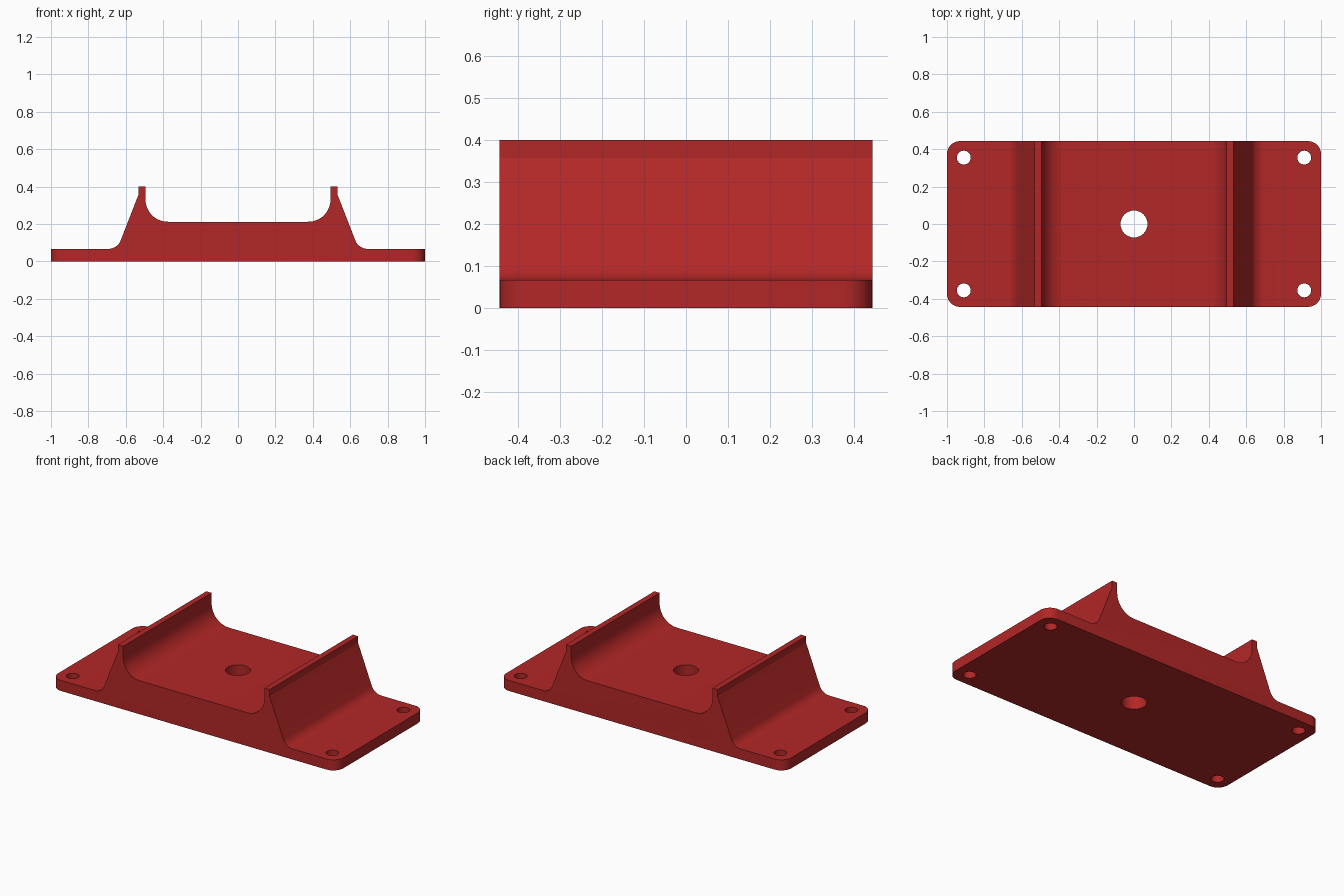
import bpy, bmesh, math
from mathutils import Vector

if "Cube" in bpy.data.objects:
    bpy.data.objects.remove(bpy.data.objects["Cube"])

HALF_DEPTH = 0.443


def fillet(a, corner, b, r, n=10):
    """Points of a radius-r arc rounding the corner between a and b."""
    a, c, b = Vector(a), Vector(corner), Vector(b)
    u, v = (a - c).normalized(), (b - c).normalized()
    half = u.angle(v) / 2
    t = r / math.tan(half)
    centre = c + (u + v).normalized() * (r / math.sin(half))
    s, e = c + u * t - centre, c + v * t - centre
    total = s.angle(e)
    pts = []
    for i in range(n + 1):
        k = i / n
        p = (s * math.sin((1 - k) * total) + e * math.sin(k * total)) / math.sin(total)
        pts.append(tuple(centre + p))
    return pts


# Right half of the cross-section, from base edge to the saddle floor
half = [(1, 0), (1, 0.067)]
half += fillet((1, 0.067), (0.645, 0.067), (0.532, 0.357), 0.07)
half += [(0.532, 0.357), (0.532, 0.40), (0.495, 0.40)]
half += fillet((0.495, 0.40), (0.495, 0.212), (0, 0.212), 0.12, 14)
profile = half + [(-x, z) for x, z in reversed(half)]

# Extruded bracket body with rounded plate corners
bm = bmesh.new()
face = bm.faces.new([bm.verts.new((x, -HALF_DEPTH, z)) for x, z in profile])
new = bmesh.ops.extrude_face_region(bm, geom=[face])["geom"]
bmesh.ops.translate(bm, vec=(0, 2 * HALF_DEPTH, 0),
                    verts=[g for g in new if isinstance(g, bmesh.types.BMVert)])
bmesh.ops.recalc_face_normals(bm, faces=bm.faces)
corners = [e for e in bm.edges
           if all(abs(v.co.x) > 0.99 for v in e.verts)
           and abs(e.verts[0].co.z - e.verts[1].co.z) > 0.01]
bmesh.ops.bevel(bm, geom=corners, offset=0.07, segments=10, profile=0.5,
                affect='EDGES')
bmesh.ops.recalc_face_normals(bm, faces=bm.faces)
mesh = bpy.data.meshes.new("saddle_bracket")
bm.to_mesh(mesh)
bm.free()
bracket = bpy.data.objects.new("saddle_bracket", mesh)
bpy.context.collection.objects.link(bracket)

red = bpy.data.materials.new("red")
red.diffuse_color = (0.45, 0.02, 0.02, 1)
red.use_nodes = True
red.node_tree.nodes["Principled BSDF"].inputs["Base Color"].default_value = red.diffuse_color
mesh.materials.append(red)

# Centre hole and four corner screw holes
holes = [(0, 0, 0.072)]
holes += [(sx * 0.91, sy * 0.355, 0.037) for sx in (-1, 1) for sy in (-1, 1)]
for x, y, r in holes:
    bpy.ops.mesh.primitive_cylinder_add(vertices=48, radius=r, depth=1,
                                        location=(x, y, 0.1))
    cutter = bpy.context.object
    cutter.name = "hole_cutter"
    cutter.hide_render = True
    cutter.data.materials.append(red)
    mod = bracket.modifiers.new("hole", 'BOOLEAN')
    mod.operation, mod.solver, mod.object = 'DIFFERENCE', 'EXACT', cutter
    bpy.context.view_layer.objects.active = bracket
    bpy.ops.object.modifier_apply(modifier=mod.name)
    bpy.data.objects.remove(cutter)

# Smooth fillets, sharp edges
bpy.ops.object.select_all(action='DESELECT')
bracket.select_set(True)
bpy.context.view_layer.objects.active = bracket
bpy.ops.object.shade_smooth_by_angle(angle=math.radians(20))
